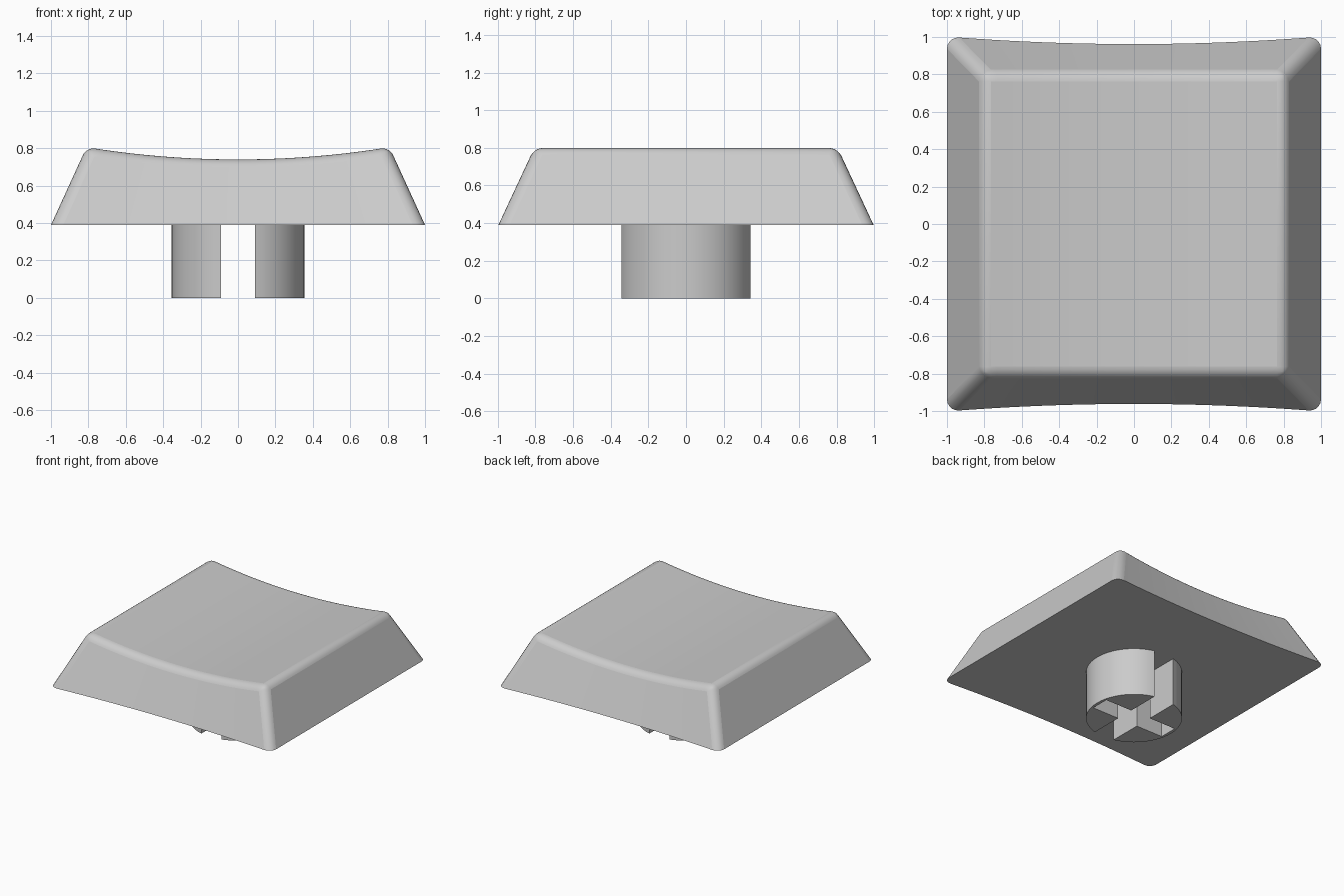
import bpy, bmesh, math

if "Cube" in bpy.data.objects:
    bpy.data.objects.remove(bpy.data.objects["Cube"])

grey = bpy.data.materials.new("light grey plastic")
grey.diffuse_color = (0.6, 0.6, 0.6, 1)
grey.use_nodes = True
grey.node_tree.nodes["Principled BSDF"].inputs["Base Color"].default_value = grey.diffuse_color

BASE_Z = 0.39


def add_object(name, bm):
    bmesh.ops.recalc_face_normals(bm, faces=bm.faces)
    mesh = bpy.data.meshes.new(name)
    bm.to_mesh(mesh)
    bm.free()
    obj = bpy.data.objects.new(name, mesh)
    bpy.context.collection.objects.link(obj)
    mesh.materials.append(grey)
    bpy.context.view_layer.objects.active = obj
    obj.select_set(True)
    bpy.ops.object.shade_smooth_by_angle(angle=math.radians(30))
    obj.select_set(False)
    return obj


# Cap: sloping walls, flat underside and a top dished across its width
COLS = 20
bm = bmesh.new()
weight = bm.edges.layers.float.new("bevel_weight_edge")
rows = {}
for side in (-1, 1):
    low, high = [], []
    for i in range(COLS + 1):
        s = -1 + 2 * i / COLS
        low.append(bm.verts.new((s, side * (0.962 + 0.04 * s * s), BASE_Z)))
        x = 0.81 * s
        high.append(bm.verts.new((x, side * 0.8075, 0.74 + 0.1 * x * x)))
    rows[side] = low, high
(fl, fh), (bl, bh) = rows[-1], rows[1]
for i in range(COLS):
    bm.faces.new((fl[i], fl[i + 1], fh[i + 1], fh[i]))
    bm.faces.new((bl[i + 1], bl[i], bh[i], bh[i + 1]))
    bm.faces.new((fh[i], fh[i + 1], bh[i + 1], bh[i]))
for i in (0, COLS):
    bm.faces.new((fl[i], fh[i], bh[i], bl[i]))
bm.faces.new(fl[::-1] + bl)

# Mark the top rim and the four upright corners for rounding
for row in (fh, bh):
    for a, b in zip(row, row[1:]):
        bm.edges.get((a, b))[weight] = 0.75
for i in (0, COLS):
    bm.edges.get((fh[i], bh[i]))[weight] = 0.75
    bm.edges.get((fl[i], fh[i]))[weight] = 1
    bm.edges.get((bl[i], bh[i]))[weight] = 1
cap = add_object("cap", bm)
bev = cap.modifiers.new("rounded edges", 'BEVEL')
bev.limit_method = 'WEIGHT'
bev.width = 0.06
bev.segments = 5

# Stem: round post split by an open slot, with a blind cross slot in each half
R, GAP, SLOT, END = 0.355, 0.09, 0.075, 0.33
start = math.acos(GAP / R)
profile = [(R * math.cos(a), R * math.sin(a))
           for a in (-start + 2 * start * i / 24 for i in range(25))]
profile += [(GAP, SLOT), (END, SLOT), (END, -SLOT), (GAP, -SLOT)]
for name, side in (("stem_right", 1), ("stem_left", -1)):
    bm = bmesh.new()
    face = bm.faces.new([bm.verts.new((side * x, y, 0)) for x, y in profile])
    new = bmesh.ops.extrude_face_region(bm, geom=[face])["geom"]
    for v in new:
        if isinstance(v, bmesh.types.BMVert):
            v.co.z = BASE_Z + 0.002
    add_object(name, bm)
